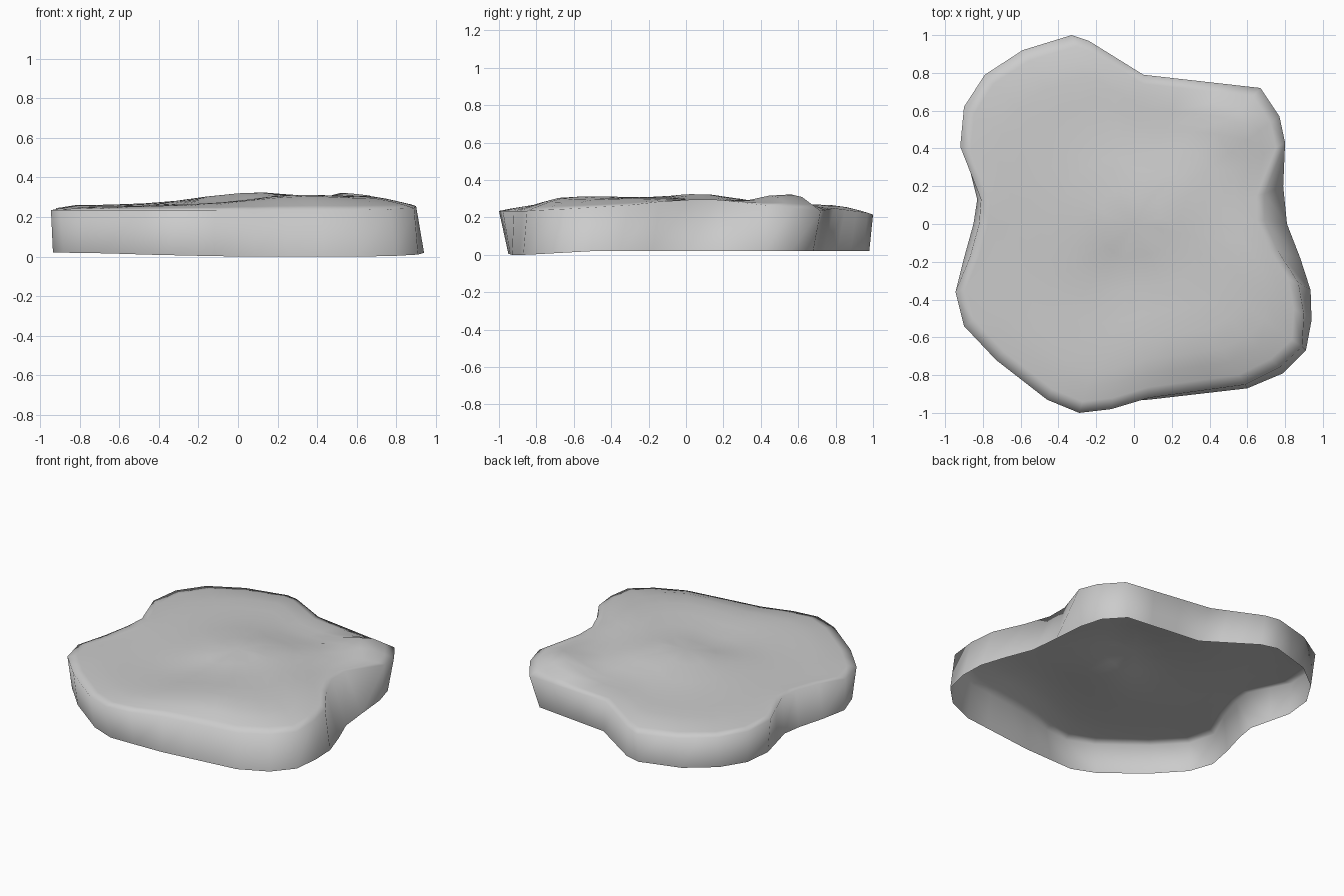
import bpy, bmesh, math

if "Cube" in bpy.data.objects:
    bpy.data.objects.remove(bpy.data.objects["Cube"])

# Outline: foot x, foot y, rim x, rim y, rim height
OUTLINE = [
    (-.33, .98, -.33, 1.0, .215), (-.60, .90, -.59, .92, .225),
    (-.78, .76, -.79, .79, .235), (-.88, .60, -.90, .62, .24),
    (-.90, .41, -.92, .41, .245), (-.83, .13, -.81, .13, .262),
    (-.85, .0, -.82, .0, .26), (-.90, -.18, -.87, -.18, .25),
    (-.935, -.36, -.945, -.36, .235), (-.88, -.52, -.90, -.54, .235),
    (-.71, -.70, -.73, -.72, .235), (-.45, -.89, -.46, -.93, .235),
    (-.29, -.95, -.29, -1.0, .235), (-.12, -.94, -.12, -.98, .235),
    (.08, -.93, .08, -.92, .235), (.60, -.87, .59, -.85, .235),
    (.79, -.79, .77, -.76, .24), (.91, -.67, .89, -.65, .245),
    (.94, -.51, .90, -.48, .255), (.935, -.35, .87, -.31, .265),
    (.88, -.18, .76, -.14, .285), (.81, .0, .69, .02, .295),
    (.79, .20, .69, .16, .295), (.77, .42, .80, .43, .265),
    (.73, .56, .77, .57, .25), (.62, .68, .67, .72, .235),
    (.10, .74, .05, .79, .25), (-.22, .95, -.24, .97, .225),
]

# Swells and hollows of the upper face: x, y, radius, height
SWELLS = [(.05, .05, .33, .055), (.3, -.54, .3, .035), (.6, .56, .17, .055),
          (.22, .5, .22, -.02), (-.05, -.25, .18, -.025), (-.6, .3, .4, .006),
          (.6, -.2, .25, .02), (-.5, -.4, .35, -.005)]


def clamp(v):
    return max(0, min(1, v))


def upper_height(x, y):
    z = .27 + .02 * x
    for cx, cy, r, h in SWELLS:
        z += h * math.exp(-((x - cx) ** 2 + (y - cy) ** 2) / (r * r))
    return z


def foot_height(x, y):
    return .02 - .02 * clamp((-.5 - y) / .36) * clamp((x + .9) / .9)


def stitch(bm, a, b):
    n = len(a)
    for i in range(n):
        j = (i + 1) % n
        bm.faces.new((a[i], a[j], b[j], b[i]))


bm = bmesh.new()
# Split long outline spans
points = []
for i, p in enumerate(OUTLINE):
    q = OUTLINE[(i + 1) % len(OUTLINE)]
    n = max(1, round(math.hypot(q[0] - p[0], q[1] - p[1]) / .15))
    points += [[u + (v - u) * k / n for u, v in zip(p, q)] for k in range(n)]

# Side wall of the shell, open underneath
foot = [bm.verts.new((p[0], p[1], foot_height(p[0], p[1]))) for p in points]
rim = [bm.verts.new(p[2:]) for p in points]
stitch(bm, foot, rim)

# Upper face: rings running in from the rim
ring = rim
for f, blend in ((.94, .4), (.86, .8), (.78, 1), (.66, 1), (.52, 1), (.36, 1), (.18, 1)):
    inner = []
    for p in points:
        x, y = p[2] * f, p[3] * f
        inner.append(bm.verts.new((x, y, p[4] + (upper_height(x, y) - p[4]) * blend)))
    stitch(bm, ring, inner)
    ring = inner
centre = bm.verts.new((0, 0, upper_height(0, 0)))
for i in range(len(ring)):
    bm.faces.new((ring[i], ring[(i + 1) % len(ring)], centre))

mesh = bpy.data.meshes.new("stone_slab")
bm.to_mesh(mesh)
bm.free()
slab = bpy.data.objects.new("stone_slab", mesh)
bpy.context.collection.objects.link(slab)
bpy.context.view_layer.objects.active = slab
slab.select_set(True)
bpy.ops.object.shade_smooth()
